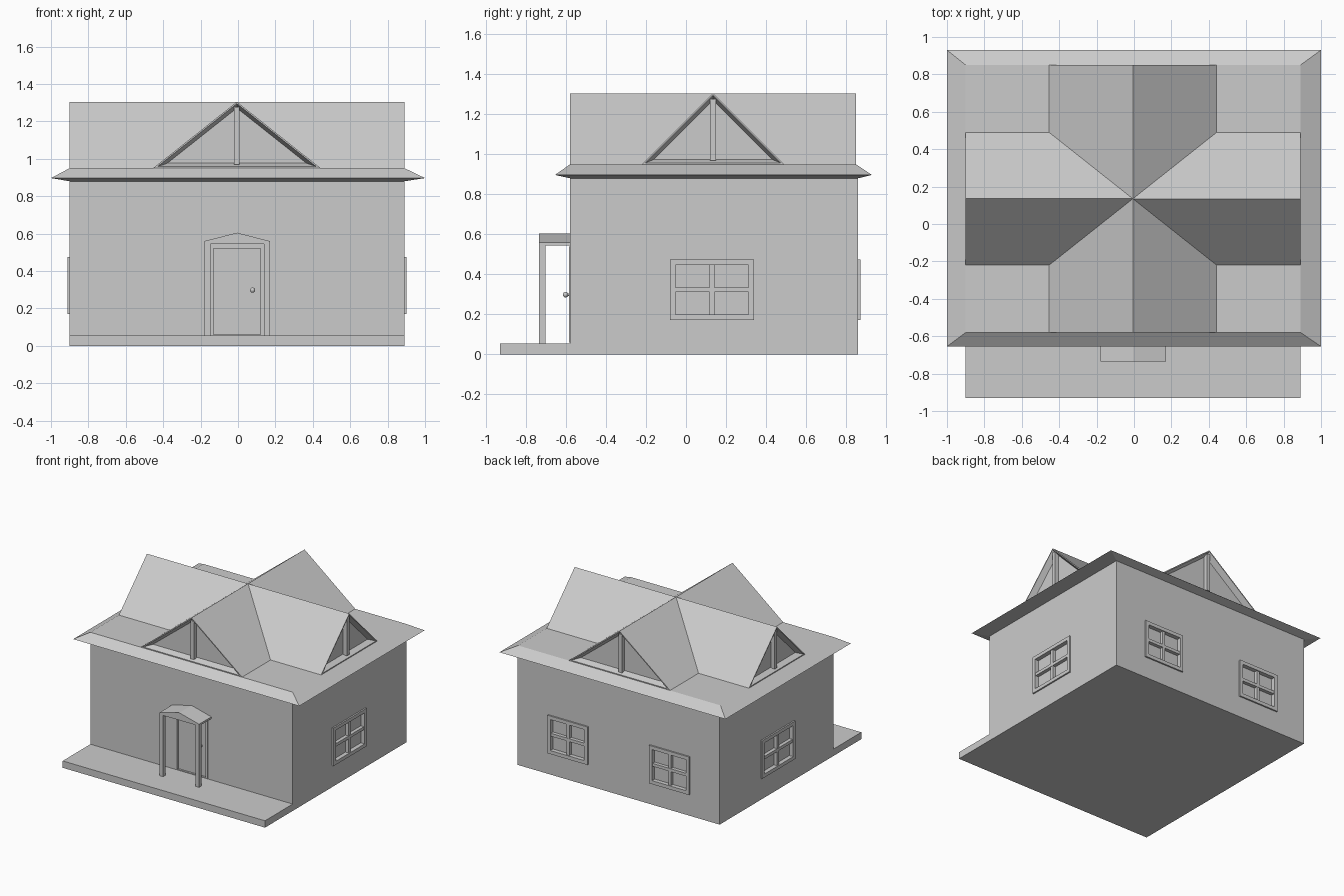
import bpy, bmesh, math
from mathutils import Matrix, Vector

if "Cube" in bpy.data.objects:
    bpy.data.objects.remove(bpy.data.objects["Cube"])


def finish(name, bm, matrix=None):
    bmesh.ops.recalc_face_normals(bm, faces=bm.faces)
    me = bpy.data.meshes.new(name)
    bm.to_mesh(me)
    bm.free()
    ob = bpy.data.objects.new(name, me)
    bpy.context.collection.objects.link(ob)
    if matrix:
        ob.matrix_world = matrix
    return ob


def add_box(bm, x0, x1, y0, y1, z0, z1):
    m = Matrix.Translation(((x0 + x1) / 2, (y0 + y1) / 2, (z0 + z1) / 2))
    m = m @ Matrix.Diagonal((x1 - x0, y1 - y0, z1 - z0, 1))
    bmesh.ops.create_cube(bm, size=1, matrix=m)


def boxes(name, items, matrix=None):
    bm = bmesh.new()
    for b in items:
        add_box(bm, *b)
    return finish(name, bm, matrix)


def loft(name, rings, matrix=None):
    """Skin a list of equal-length closed rings and cap both ends."""
    bm = bmesh.new()
    vs = [[bm.verts.new(p) for p in r] for r in rings]
    n = len(rings[0])
    for a, b in zip(vs, vs[1:]):
        for i in range(n):
            j = (i + 1) % n
            bm.faces.new((a[i], a[j], b[j], b[i]))
    bm.faces.new(vs[0])
    bm.faces.new(vs[-1])
    return finish(name, bm, matrix)


def rect(x0, x1, y0, y1, z):
    return [(x0, y0, z), (x1, y0, z), (x1, y1, z), (x0, y1, z)]


def place(x, y, z, turn):
    return Matrix.Translation((x, y, z)) @ Matrix.Rotation(math.radians(turn), 4, 'Z')


X0, X1, Y0, Y1 = -0.90, 0.89, -0.58, 0.86

# Walls and porch slab
walls = boxes("walls", [(X0, X1, Y0, Y1, 0, 0.885)])
boxes("porch_slab", [(X0, X1, -0.93, Y0, 0, 0.055)])

# Windows: local x is width, local -y faces outward
WZ = 0.3225
spots = [("right_window", X1, 0.13, 90, 0.21), ("left_window", X0, 0.13, -90, 0.21),
         ("back_window_a", 0.44, Y1, 180, 0.178), ("back_window_b", -0.46, Y1, 180, 0.178)]
cutters = []
H, F = 0.152, 0.028
for name, x, y, turn, w in spots:
    m = place(x, y, WZ, turn)
    boxes(name, [
        (-w, -w + F, -0.012, 0.03, -H, H), (w - F, w, -0.012, 0.03, -H, H),
        (-w + F, w - F, -0.012, 0.03, H - F, H), (-w + F, w - F, -0.012, 0.03, -H, -H + F),
        (-0.012, 0.012, -0.004, 0.03, -H + F, H - F),
        (-w + F, w - F, -0.006, 0.03, -0.012, 0.012)], m)
    cutters.append(boxes("cutter", [(-w + 0.01, w - 0.01, -0.05, 0.022, -H + 0.01, H - 0.01)], m))

# Door opening and door
cutters.append(boxes("cutter", [(-0.15, 0.14, Y0 - 0.05, Y0 + 0.03, 0.06, 0.54)]))
boxes("door_frame", [(-0.15, -0.13, Y0 - 0.004, Y0 + 0.03, 0.06, 0.54),
                     (0.12, 0.14, Y0 - 0.004, Y0 + 0.03, 0.06, 0.54),
                     (-0.13, 0.12, Y0 - 0.004, Y0 + 0.03, 0.52, 0.54)])
boxes("door", [(-0.13, 0.12, Y0 + 0.015, Y0 + 0.035, 0.06, 0.52)])

for c in cutters:
    c.hide_render = True
    mod = walls.modifiers.new("opening", 'BOOLEAN')
    mod.object = c
    mod.solver = 'EXACT'
    bpy.context.view_layer.objects.active = walls
    bpy.ops.object.modifier_apply(modifier=mod.name)
    bpy.data.objects.remove(c)

# Door knob on a short stem
bm = bmesh.new()
bmesh.ops.create_uvsphere(bm, u_segments=16, v_segments=10, radius=0.014,
                          matrix=Matrix.Translation((0.078, -0.602, 0.298)))
for f in bm.faces:
    f.smooth = True
bmesh.ops.create_cone(bm, cap_ends=True, segments=12, radius1=0.006, radius2=0.006, depth=0.04,
                      matrix=Matrix.Translation((0.078, -0.582, 0.298)) @ Matrix.Rotation(math.pi / 2, 4, 'X'))
finish("door_knob", bm)

# Canopy over the door with two posts
canopy = [(-0.18, 0.545), (0.17, 0.545), (0.17, 0.56), (-0.005, 0.605), (-0.18, 0.56)]
loft("door_canopy", [[(x, y, z) for x, z in canopy] for y in (-0.735, Y0)])
boxes("canopy_posts", [(x, x + 0.032, -0.735, -0.703, 0.055, 0.545) for x in (-0.18, 0.138)])

# Eave skirt
loft("eaves", [rect(X0, X1, Y0, Y1, 0.88), rect(-1, 1, -0.655, 0.93, 0.897),
               rect(X0, X1, Y0, 0.85, 0.95)])


# Crossing gable roofs with recessed, bevelled ends
def gable(name, w, h, length, matrix):
    r = w * h / (w + math.hypot(w, h))
    tri = [(-w, 0), (w, 0), (0, h)]
    e, d = length / 2, 0.045

    def ring(s, y):
        return [(x * s, y, r + (z - r) * s) for x, z in tri]

    loft(name, [ring(0.83, d - e), ring(0.95, -e), ring(1, -e),
                ring(1, e), ring(0.95, e), ring(0.83, e - d)], matrix)
    boxes(name + "_mullions", [(-0.015, 0.015, y, y + d + 0.005, 0.02, h * 0.92)
                               for y in (0.01 - e, e - d - 0.015)], matrix)


gable("front_back_roof", 0.448, 0.355, 1.43, place(-0.006, 0.135, 0.95, 0))
gable("side_roof", 0.355, 0.355, 1.79, place(-0.005, 0.135, 0.95, 90))
